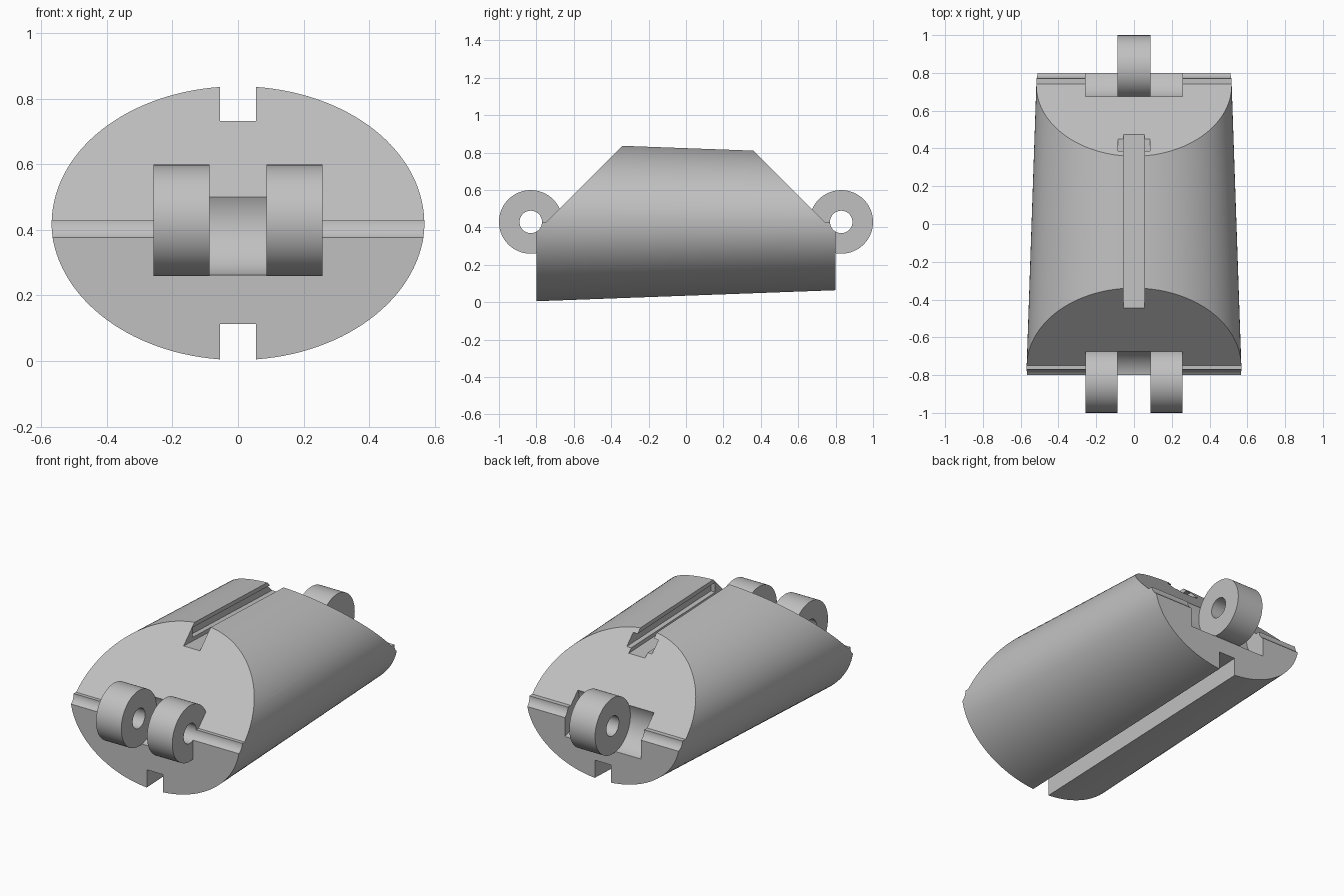
import bpy, bmesh, math

old = bpy.data.objects.get("Cube")
if old:
    bpy.data.objects.remove(old, do_unlink=True)

grey = bpy.data.materials.new("plain grey")
grey.use_nodes = True
COLOUR = (0.53, 0.53, 0.53, 1)
grey.diffuse_color = COLOUR
grey.node_tree.nodes["Principled BSDF"].inputs["Base Color"].default_value = COLOUR

AXIS_Z, PIN_Y = 0.429, 0.83
KNUCKLE_R, HOLE_R = 0.17, 0.06
INNER, OUTER = 0.087, 0.257
SLOT = 0.055


def loft(name, start, end):
    """Closed solid between two matching outlines."""
    bm = bmesh.new()
    a = [bm.verts.new(p) for p in start]
    b = [bm.verts.new(p) for p in end]
    n = len(a)
    for i in range(n):
        j = (i + 1) % n
        bm.faces.new((a[i], a[j], b[j], b[i]))
    bm.faces.new(a[::-1])
    bm.faces.new(b)
    bmesh.ops.recalc_face_normals(bm, faces=bm.faces)
    mesh = bpy.data.meshes.new(name)
    bm.to_mesh(mesh)
    bm.free()
    mesh.materials.append(grey)
    obj = bpy.data.objects.new(name, mesh)
    bpy.context.collection.objects.link(obj)
    return obj


def prism(name, outline, x0, x1):
    """Side outline of (y, z) points swept across x."""
    return loft(name, [(x0, y, z) for y, z in outline], [(x1, y, z) for y, z in outline])


def circle(y, r, count=64):
    return [(y + r * math.cos(t * math.tau / count),
             AXIS_Z + r * math.sin(t * math.tau / count)) for t in range(count)]


def cut(obj, cutter):
    cutter.hide_render = True
    mod = obj.modifiers.new("cut", "BOOLEAN")
    mod.operation, mod.solver, mod.object = "DIFFERENCE", "EXACT", cutter
    bpy.context.view_layer.objects.active = obj
    bpy.ops.object.modifier_apply(modifier=mod.name)
    bpy.data.objects.remove(cutter, do_unlink=True)


def half_height(y):
    return 0.3965 - 0.0367 * y


def ring(y, width):
    steps = [i * math.tau / 128 for i in range(128)]
    return [(width * math.cos(t), y, AXIS_Z + half_height(y) * math.sin(t)) for t in steps]


def band(y0, y1, low, high, side=1):
    """Strip running parallel to the top (side 1) or bottom (side -1) surface."""
    def z(y, d):
        return AXIS_Z + side * (half_height(y) + d)
    return [(y0, z(y0, low)), (y1, z(y1, low)), (y1, z(y1, high)), (y0, z(y0, high))]


# Tapered oval body
body = loft("body", ring(-0.8, 0.57), ring(0.8, 0.515))

# Sloped ends with a small flat ledge at hinge height
for s, foot in ((-1, 0.748), (1, 0.742)):
    wedge = [(s * (foot - 0.6), AXIS_Z + 0.6), (s * foot, AXIS_Z),
             (s * 1.2, AXIS_Z), (s * 1.2, AXIS_Z + 0.6)]
    cut(body, prism("slope_cutter", wedge, -1, 1))

# Top slot with undercut, and plain bottom groove
cut(body, prism("slot_cutter", band(-0.9, 0.9, -0.11, 0.2), -SLOT, SLOT))
cut(body, prism("undercut_cutter", band(-0.36, 0.9, -0.087, -0.027), -0.085, 0.085))
cut(body, prism("groove_cutter", band(-0.9, 0.9, -0.11, 0.2, -1), -SLOT, SLOT))

# Round clearance pockets for the neighbouring knuckles
cut(body, prism("front_pocket", circle(-PIN_Y, KNUCKLE_R), -INNER, INNER))
for s in (-1, 1):
    cut(body, prism("back_pocket", circle(PIN_Y, KNUCKLE_R), s * INNER, s * OUTER))

# Hinge knuckles: two at the front, one at the back
knuckles = [
    (prism("front_left_knuckle", circle(-PIN_Y, KNUCKLE_R), INNER, OUTER), -PIN_Y),
    (prism("front_right_knuckle", circle(-PIN_Y, KNUCKLE_R), -OUTER, -INNER), -PIN_Y),
    (prism("back_knuckle", circle(PIN_Y, KNUCKLE_R), -INNER, INNER), PIN_Y),
]

# Pin holes run through the knuckles and the body ends
for knuckle, y in knuckles:
    cut(knuckle, prism("pin_cutter", circle(y, HOLE_R), -1, 1))
for y in (-PIN_Y, PIN_Y):
    cut(body, prism("pin_cutter", circle(y, HOLE_R), -1, 1))

# Smooth curves, crisp edges
bpy.ops.object.select_all(action="DESELECT")
for obj in [body] + [k for k, _ in knuckles]:
    obj.select_set(True)
bpy.context.view_layer.objects.active = body
bpy.ops.object.shade_smooth_by_angle(angle=math.radians(25))
